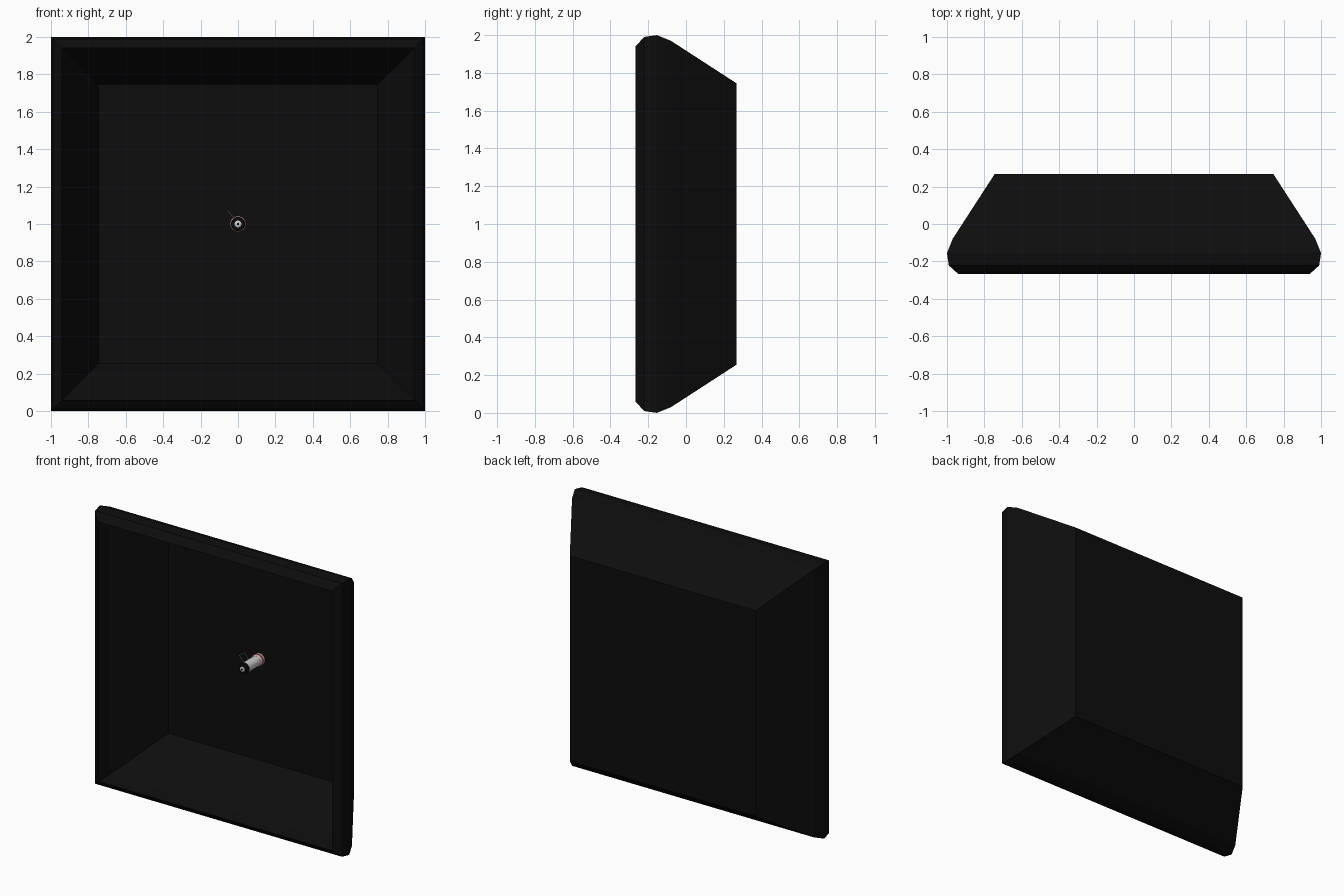
import bpy, bmesh, math

if "Cube" in bpy.data.objects:
    bpy.data.objects.remove(bpy.data.objects["Cube"])


def material(name, rgb):
    m = bpy.data.materials.new(name)
    m.diffuse_color = (*rgb, 1)
    m.use_nodes = True
    m.node_tree.nodes["Principled BSDF"].inputs["Base Color"].default_value = m.diffuse_color
    return m


BLACK = material("black fabric", (0.004, 0.004, 0.004))
PALE = material("pale grey", (0.6, 0.6, 0.6))
PINK = material("pink glass", (0.65, 0.36, 0.38))


def loft(name, rings, mat, cap_start=False, cap_end=False, smooth=False):
    """Join equal-length rings of points with quads."""
    bm = bmesh.new()
    loops = [[bm.verts.new(p) for p in ring] for ring in rings]
    n = len(loops[0])
    for a, b in zip(loops, loops[1:]):
        for i in range(n):
            j = (i + 1) % n
            bm.faces.new((a[i], a[j], b[j], b[i]))
    if cap_start:
        bm.faces.new(loops[0])
    if cap_end:
        bm.faces.new(loops[-1])
    bmesh.ops.recalc_face_normals(bm, faces=bm.faces)
    me = bpy.data.meshes.new(name)
    bm.to_mesh(me)
    bm.free()
    me.materials.append(mat)
    ob = bpy.data.objects.new(name, me)
    bpy.context.collection.objects.link(ob)
    if smooth:
        bpy.ops.object.select_all(action='DESELECT')
        ob.select_set(True)
        bpy.context.view_layer.objects.active = ob
        bpy.ops.object.shade_smooth_by_angle(angle=math.radians(40))
    return ob


def square(h, y):
    return [(sx * h, y, 1 + sz * h) for sx, sz in ((-1, -1), (1, -1), (1, 1), (-1, 1))]


def circle(r, y, n=24):
    return [(r * math.cos(math.tau * i / n), y, 1 + r * math.sin(math.tau * i / n)) for i in range(n)]


def lathe(name, profile, mat):
    return loft(name, [circle(r, y) for r, y in profile], mat, True, True, True)


# Open-fronted square shell with a rolled lip and closed back
shell = [(0.94, -0.267), (0.99, -0.222), (1.0, -0.155), (0.97, -0.08), (0.745, 0.267)]
loft("softbox_shell", [square(h, y) for h, y in shell], BLACK, cap_end=True)

# Lamp head on the centre axis, facing the back panel
lathe("lamp_rear_cap", [(0.033, 0.055), (0.038, 0.06), (0.038, 0.08)], BLACK)
lathe("lamp_body", [(0.037, 0.08), (0.037, 0.205)], PALE)
lathe("lamp_collar", [(0.038, 0.205), (0.043, 0.212), (0.043, 0.222)], PINK)
lathe("lamp_groove", [(0.039, 0.222), (0.039, 0.23)], BLACK)
lathe("lamp_front_ring", [(0.043, 0.23), (0.043, 0.25), (0.036, 0.256)], PINK)
lathe("rear_knob", [(0.013, 0.046), (0.018, 0.049), (0.018, 0.055)], PALE)
lathe("rear_knob_centre", [(0.006, 0.044), (0.006, 0.046)], BLACK)

# Thin carrying handle, tilted up and to the left
crv = bpy.data.curves.new("handle", 'CURVE')
crv.dimensions = '3D'
crv.bevel_depth = 0.0025
crv.bevel_resolution = 1
crv.use_fill_caps = True
path = [(-0.02, 0.092, 1.03), (-0.053, 0.092, 1.071), (-0.053, 0.15, 1.071), (-0.02, 0.15, 1.03)]
sp = crv.splines.new('POLY')
sp.points.add(len(path) - 1)
for pt, co in zip(sp.points, path):
    pt.co = (*co, 1)
crv.materials.append(PALE)
handle = bpy.data.objects.new("handle", crv)
bpy.context.collection.objects.link(handle)
